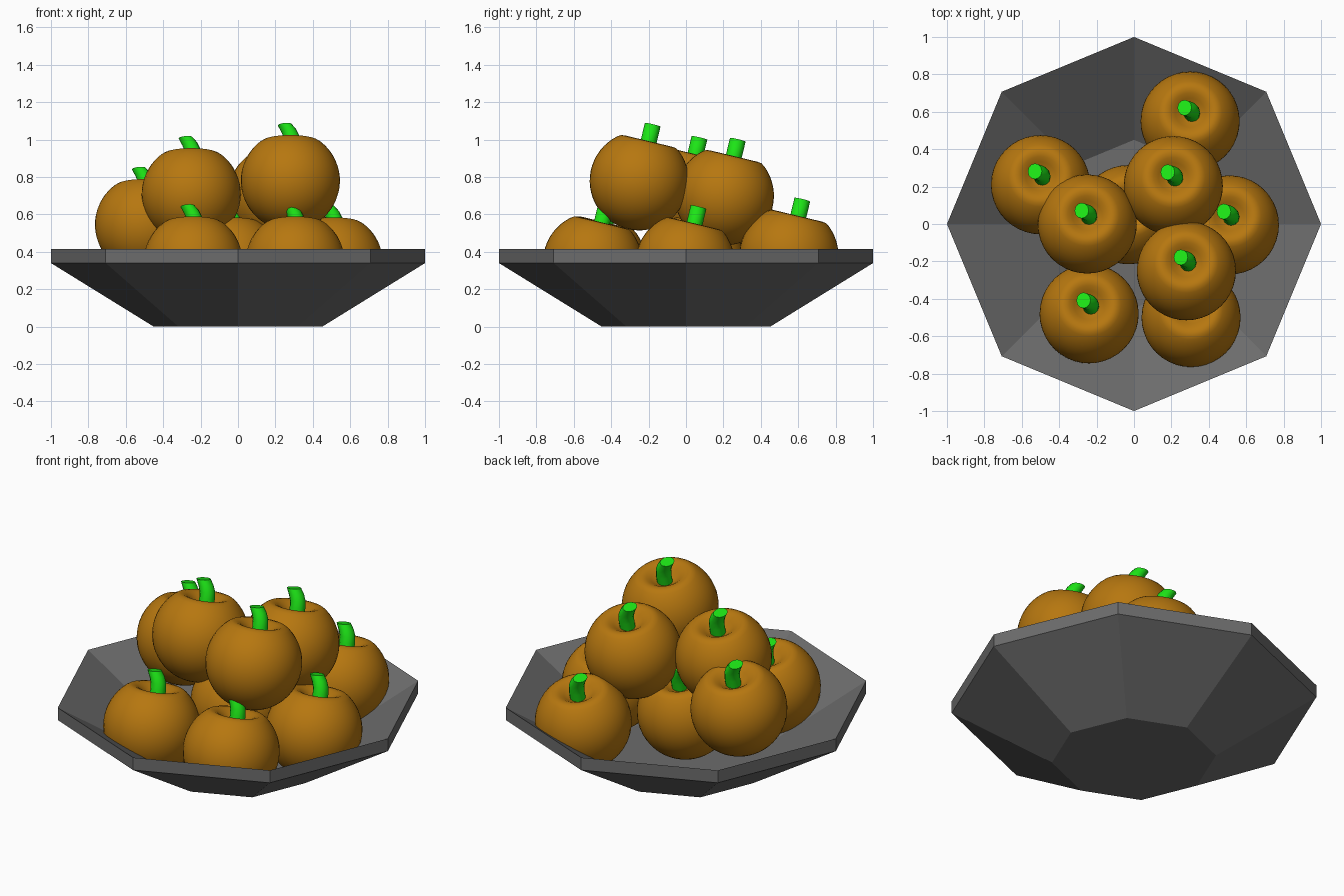
import bpy, bmesh, math
from mathutils import Matrix, Vector

if "Cube" in bpy.data.objects:
    bpy.data.objects.remove(bpy.data.objects["Cube"])


def material(name, rgb):
    m = bpy.data.materials.new(name)
    m.diffuse_color = (*rgb, 1.0)
    m.use_nodes = True
    m.node_tree.nodes["Principled BSDF"].inputs["Base Color"].default_value = m.diffuse_color
    return m


GREY = material("dark_grey", (0.15, 0.15, 0.15))
ORANGE = material("pumpkin_orange", (0.47, 0.185, 0.005))
GREEN = material("stem_green", (0.012, 0.78, 0.008))


def bridge(bm, rings):
    # Quads between successive rings of equal length
    for a, b in zip(rings, rings[1:]):
        n = len(a)
        for i in range(n):
            j = (i + 1) % n
            bm.faces.new((a[i], a[j], b[j], b[i]))


def lathe(profile, sides):
    # Profile of (radius, z), capped at both ends
    bm = bmesh.new()
    rings = []
    for r, z in profile:
        rings.append([bm.verts.new((r * math.cos(k * math.tau / sides),
                                    r * math.sin(k * math.tau / sides), z))
                      for k in range(sides)])
    bridge(bm, rings)
    bm.faces.new(rings[0][::-1])
    bm.faces.new(rings[-1])
    return bm


def finish(bm, name, mat, smooth):
    bmesh.ops.recalc_face_normals(bm, faces=bm.faces)
    me = bpy.data.meshes.new(name)
    bm.to_mesh(me)
    bm.free()
    me.materials.append(mat)
    ob = bpy.data.objects.new(name, me)
    bpy.context.collection.objects.link(ob)
    if smooth:
        bpy.ops.object.select_all(action='DESELECT')
        ob.select_set(True)
        bpy.context.view_layer.objects.active = ob
        bpy.ops.object.shade_smooth_by_angle(angle=math.radians(40))
    return ob


# Octagonal bowl
finish(lathe([(0.45, 0), (1.0, 0.34), (1.0, 0.415), (0.45, 0.075)], 8),
       "bowl", GREY, False)

# Pumpkin outline: sphere up to a rounded rim, then a dimple
R = 0.265
body = [(R * math.sin(a), -R * math.cos(a))
        for a in (math.radians(4 + 136 * i / 21) for i in range(22))]
body += [(0.152, 0.215), (0.13, 0.218), (0.105, 0.21), (0.08, 0.192),
         (0.055, 0.172), (0.03, 0.158), (0.005, 0.152)]

# Stem rings: x, z, half width, tilt in degrees
STEM = [(0.010, 0.13, 0.043, 0), (0.010, 0.21, 0.043, 5),
        (0.005, 0.245, 0.042, 10), (-0.008, 0.275, 0.040, 14),
        (-0.030, 0.308, 0.038, 5)]


def make_stem():
    bm = bmesh.new()
    rings = []
    for x, z, w, tilt in STEM:
        t = math.radians(tilt)
        ring = []
        for k in range(12):
            a = k * math.tau / 12
            u = w * math.cos(a)
            ring.append(bm.verts.new((x + u * math.cos(t), 0.043 * math.sin(a),
                                      z + u * math.sin(t))))
        rings.append(ring)
    bridge(bm, rings)
    bm.faces.new(rings[0][::-1])
    bm.faces.new(rings[-1])
    return bm


def trim_to_bowl(bm):
    # Cut away whatever would poke through the sloping bowl walls
    apothem = math.cos(math.pi / 8)
    for k in range(8):
        a = (k + 0.5) * math.tau / 8
        d = Vector((math.cos(a), math.sin(a), 0))
        normal = d * 0.34 - Vector((0, 0, 0.55 * apothem))
        bmesh.ops.bisect_plane(
            bm, geom=bm.verts[:] + bm.edges[:] + bm.faces[:],
            plane_co=d * 0.45 * apothem + Vector((0, 0, 0.03)),
            plane_no=normal.normalized(), clear_outer=True)


# Pumpkin pile, all leaning back by the same angle
CENTRES = [(0.30, 0.55, 0.38), (-0.50, 0.21, 0.545), (-0.25, 0.0, 0.71),
           (0.21, 0.205, 0.70), (0.51, -0.005, 0.34), (0.28, -0.25, 0.78),
           (-0.24, -0.48, 0.345), (0.305, -0.50, 0.345), (-0.03, 0.05, 0.34)]
LEAN = Matrix.Rotation(math.radians(-13.5), 4, 'X')

for i, c in enumerate(CENTRES, 1):
    place = Matrix.Translation(c) @ LEAN
    bm = lathe(body, 40)
    bm.transform(place)
    trim_to_bowl(bm)
    finish(bm, f"pumpkin_{i}", ORANGE, True)
    bm = make_stem()
    bm.transform(place)
    finish(bm, f"stem_{i}", GREEN, True)
